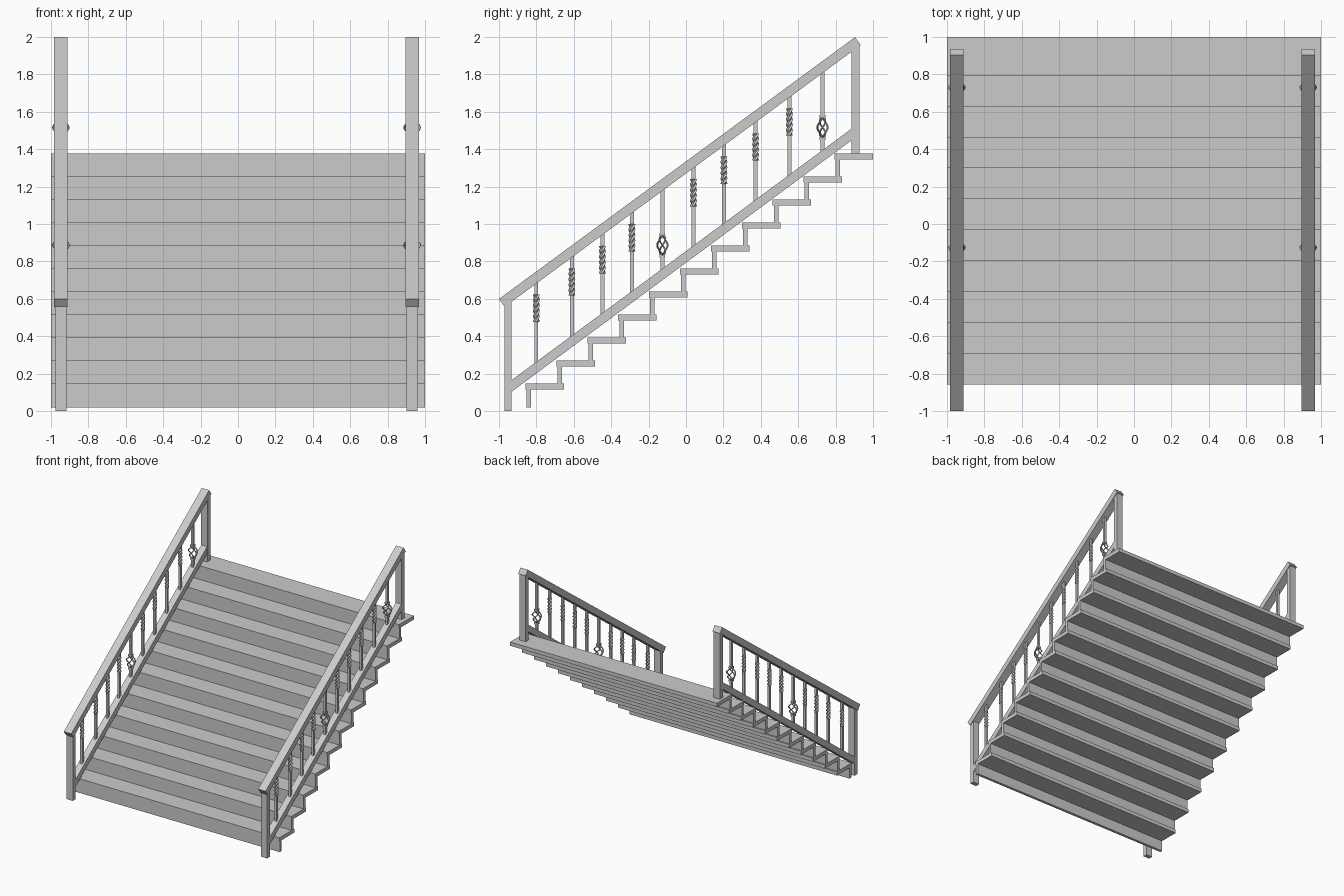
import bpy, bmesh, math
from mathutils import Matrix, Vector

if "Cube" in bpy.data.objects:
    bpy.data.objects.remove(bpy.data.objects["Cube"])


def finish(bm, name):
    bmesh.ops.recalc_face_normals(bm, faces=bm.faces)
    me = bpy.data.meshes.new(name)
    bm.to_mesh(me)
    bm.free()
    ob = bpy.data.objects.new(name, me)
    bpy.context.collection.objects.link(ob)
    return ob


def add_box(bm, x0, x1, y0, y1, z0, z1):
    m = Matrix.Translation(((x0 + x1) / 2, (y0 + y1) / 2, (z0 + z1) / 2)) \
        @ Matrix.Diagonal((x1 - x0, y1 - y0, z1 - z0, 1))
    bmesh.ops.create_cube(bm, size=1, matrix=m)


def box(name, *b):
    bm = bmesh.new()
    add_box(bm, *b)
    return finish(bm, name)


def sloped_rail(name, x, a, b, width, height):
    """Bar with square-cut ends between two (y, z) points."""
    dy, dz = b[0] - a[0], b[1] - a[1]
    m = Matrix.Translation((x, (a[0] + b[0]) / 2, (a[1] + b[1]) / 2)) \
        @ Matrix.Rotation(math.atan2(dz, dy), 4, 'X') \
        @ Matrix.Diagonal((width, math.hypot(dy, dz), height, 1))
    bm = bmesh.new()
    bmesh.ops.create_cube(bm, size=1, matrix=m)
    return finish(bm, name)


def loft(bm, rings):
    """Skin a list of equal-length point rings and cap the ends."""
    vs = [[bm.verts.new(p) for p in r] for r in rings]
    n = len(vs[0])
    for lo, hi in zip(vs, vs[1:]):
        for i in range(n):
            bm.faces.new((lo[i], lo[(i + 1) % n], hi[(i + 1) % n], hi[i]))
    bm.faces.new(vs[0][::-1])
    bm.faces.new(vs[-1])


def twist(bm, x, y, zc, half=0.073, r=0.018, turns=1.25, steps=30):
    rings = []
    for k in range(steps + 1):
        t = k / steps
        ring = []
        for i in range(8):  # four-lobed rope section
            a = math.tau * (i / 8 + turns * t)
            rad = r if i % 2 == 0 else r * 0.62
            ring.append((x + rad * math.cos(a), y + rad * math.sin(a), zc - half + 2 * half * t))
        rings.append(ring)
    loft(bm, rings)


def basket(bm, x, y, zc, half=0.058, steps=14):
    for w in range(4):  # four bowed, twisting wires
        rings = []
        for k in range(steps + 1):
            t = k / steps
            a = math.tau * (w / 4 + 0.5 * (t - 0.5))
            r = 0.006 + 0.031 * math.sin(math.pi * t)
            c = Vector((x + 1.1 * r * math.cos(a), y + 0.75 * r * math.sin(a), zc - half + 2 * half * t))
            rings.append([c + Vector((0.006 * math.cos(math.tau * i / 6),
                                      0.006 * math.sin(math.tau * i / 6), 0)) for i in range(6)])
        loft(bm, rings)
    for s in (-1, 1):  # end collars
        z = zc + s * half
        add_box(bm, x - 0.015, x + 0.015, y - 0.015, y + 0.015, z - 0.008, z + 0.008)


# Treads and risers
for k in range(11):
    y, top = -0.858 + 0.1652 * k, 0.147 + 0.123 * k
    box(f"tread_{k + 1}", -1, 1, y, min(y + 0.206, 1), top - 0.033, top)
    low = 0.02 if k == 0 else top - 0.123
    box(f"riser_{k + 1}", -1, 1, y + 0.006, y + 0.03, low, top - 0.033)

# Railings
TOP_A, TOP_B = (-0.985, 0.578), (0.919, 1.978)
LOW_A, LOW_B = (-0.945, 0.125), (0.906, 1.494)


def height(a, b, y):
    return a[1] + (b[1] - a[1]) * (y - a[0]) / (b[0] - a[0])


BALUSTERS = [-0.80, -0.61, -0.447, -0.289, -0.126, 0.04, 0.203, 0.372, 0.553, 0.73]
for side, x in (("left", -0.947), ("right", 0.931)):
    box(f"front_post_{side}", x - 0.03, x + 0.03, -0.97, -0.932, 0, 0.59)
    box(f"back_post_{side}", x - 0.03, x + 0.03, 0.886, 0.927, 1.377, 1.965)
    sloped_rail(f"handrail_{side}", x, TOP_A, TOP_B, 0.072, 0.052)
    sloped_rail(f"lower_rail_{side}", x, LOW_A, LOW_B, 0.056, 0.05)
    for i, y in enumerate(BALUSTERS):
        top, low = height(TOP_A, TOP_B, y), height(LOW_A, LOW_B, y)
        bm = bmesh.new()
        if i in (4, 9):
            zc, half = top - 0.323, 0.058
            basket(bm, x, y, zc, half)
        else:
            zc, half = top - 0.164, 0.073
            twist(bm, x, y, zc, half)
        for z0, z1 in ((low, zc - half), (zc + half, top)):
            add_box(bm, x - 0.01, x + 0.01, y - 0.01, y + 0.01, z0, z1)
        finish(bm, f"baluster_{side}_{i + 1}")
